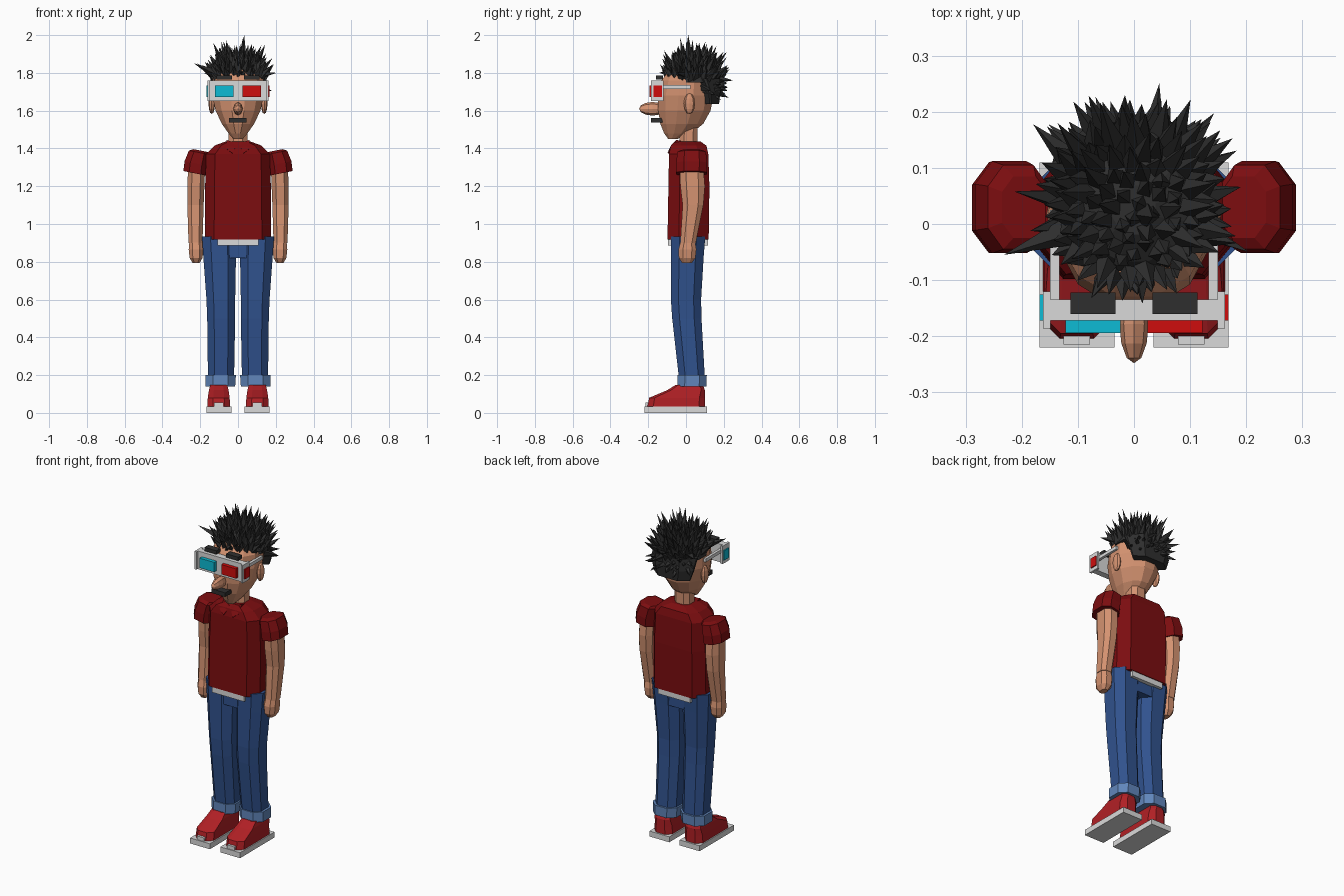
import bpy, bmesh, math, random
from mathutils import Vector, Matrix

if "Cube" in bpy.data.objects:
    bpy.data.objects.remove(bpy.data.objects["Cube"])

random.seed(7)


def material(name, r, g, b):
    m = bpy.data.materials.new(name)
    m.diffuse_color = (r, g, b, 1)
    m.use_nodes = True
    m.node_tree.nodes["Principled BSDF"].inputs["Base Color"].default_value = m.diffuse_color
    return m


SHIRT = material("shirt_maroon", 0.20, 0.004, 0.005)
SKIN = material("skin_tan", 0.66, 0.29, 0.165)
DENIM = material("denim_blue", 0.03, 0.085, 0.27)
CUFF = material("cuff_light_blue", 0.12, 0.24, 0.50)
SHOE = material("shoe_red", 0.44, 0.014, 0.018)
WHITE = material("white", 0.70, 0.70, 0.70)
HAIR = material("hair_black", 0.028, 0.028, 0.028)
CYAN = material("lens_cyan", 0.004, 0.50, 0.66)
RED = material("lens_red", 0.62, 0.004, 0.004)


def finish(name, bm, mat):
    bmesh.ops.recalc_face_normals(bm, faces=bm.faces)
    me = bpy.data.meshes.new(name)
    bm.to_mesh(me)
    bm.free()
    me.materials.append(mat)
    ob = bpy.data.objects.new(name, me)
    bpy.context.collection.objects.link(ob)
    return ob


def ring(rx, ry, n, fx, fy):
    """Chamfered rectangle for n = 8, otherwise an ellipse."""
    if n == 8:
        a, b = fx * rx, fy * ry
        return [(rx, -b), (rx, b), (a, ry), (-a, ry), (-rx, b), (-rx, -b), (-a, -ry), (a, -ry)]
    return [(rx * math.cos(2 * math.pi * (i + .5) / n), ry * math.sin(2 * math.pi * (i + .5) / n)) for i in range(n)]


def loft(name, mat, sections, side=1, n=8, fx=0.5, fy=0.5, tilt=0):
    """Skin over sections given as (z, centre x, half width, y front, y back)."""
    bm = bmesh.new()
    loops = []
    for z, cx, rx, y0, y1 in sections:
        cy = (y0 + y1) / 2
        loops.append([bm.verts.new((side * (cx + x), cy + y, z + tilt * x))
                      for x, y in ring(rx, (y1 - y0) / 2, n, fx, fy)])
    for lo, hi in zip(loops, loops[1:]):
        for i in range(n):
            j = (i + 1) % n
            bm.faces.new((lo[i], lo[j], hi[j], hi[i]))
    bm.faces.new(loops[0][::-1])
    bm.faces.new(loops[-1])
    return finish(name, bm, mat)


def box(name, mat, x, y, z):
    bm = bmesh.new()
    bmesh.ops.create_cube(bm, size=1)
    for v in bm.verts:
        v.co = Vector([(a + b) / 2 + c * (b - a) for (a, b), c in zip((x, y, z), v.co)])
    return finish(name, bm, mat)


def ball(name, mat, centre, radii, axis_rot=None):
    bm = bmesh.new()
    bmesh.ops.create_uvsphere(bm, u_segments=8, v_segments=6, radius=1)
    if axis_rot:
        bm.transform(axis_rot)
    bm.transform(Matrix.Translation(centre) @ Matrix.Diagonal((*radii, 1)))
    return finish(name, bm, mat)


def span(s, a, b):
    return (min(s * a, s * b), max(s * a, s * b))


# Paired parts
for s, tag in ((-1, "left"), (1, "right")):
    # Shoes
    box(tag + "_sole", WHITE, span(s, .035, .168), (-.22, .11), (0, .033))
    loft(tag + "_shoe", SHOE, [(.03, .102, .060, -.205, .10), (.08, .102, .058, -.195, .10),
                               (.12, .102, .052, -.10, .10), (.148, .102, .045, -.055, .09)],
         s, fx=.5, fy=.8)
    box(tag + "_toe_trim", WHITE, span(s, .078, .126), (-.215, -.195), (.03, .055))
    # Trousers
    loft(tag + "_cuff", CUFF, [(.14, .094, .079, -.045, .108), (.2, .092, .081, -.045, .11)], s)
    loft(tag + "_leg", DENIM, [(.18, .09, .069, -.037, .10), (.5, .089, .074, -.073, .082),
                               (.6, .091, .076, -.08, .08), (.82, .097, .086, -.08, .093),
                               (.935, .101, .09, -.08, .102)], s)
    # Arm, hand and sleeve
    loft(tag + "_arm", SKIN, [(.9, .225, .037, -.03, .052), (1.1, .225, .043, -.018, .092),
                              (1.2, .223, .045, -.03, .10), (1.33, .218, .045, -.035, .09)], s)
    loft(tag + "_hand", SKIN, [(.793, .222, .018, -.02, .03), (.82, .222, .034, -.038, .05),
                               (.865, .222, .039, -.04, .055), (.91, .224, .033, -.028, .048)], s)
    loft(tag + "_sleeve", SHIRT, [(1.268, .228, .061, -.052, .11), (1.32, .222, .061, -.052, .112),
                                  (1.378, .206, .054, -.045, .105), (1.388, .195, .04, -.025, .085)],
         s, tilt=.2)
    # Collar flap
    bm = bmesh.new()
    pts = [(.003, -.072, 1.425), (.06, -.05, 1.445), (.062, -.088, 1.40), (.03, -.098, 1.375)]
    vs = [bm.verts.new((s * x, y, z)) for x, y, z in pts]
    vb = [bm.verts.new((s * x, y + .025, z - .005)) for x, y, z in pts]
    bm.faces.new(vs)
    bm.faces.new(vb[::-1])
    for i in range(4):
        j = (i + 1) % 4
        bm.faces.new((vs[i], vb[i], vb[j], vs[j]))
    finish(tag + "_collar", bm, SHIRT)
    # Ear and eyebrow
    ball(tag + "_ear", SKIN, (s * .139, .018, 1.637), (.017, .03, .055))
    box(tag + "_eyebrow", HAIR, span(s, .033, .113), (-.16, -.122), (1.765, 1.787))
    # Glasses sides
    lens = CYAN if s < 0 else RED
    box(tag + "_front_lens", lens, span(s, .024, .122), (-.194, -.165), (1.673, 1.732))
    box(tag + "_glasses_side", WHITE, span(s, .149, .162), (-.186, -.12), (1.652, 1.76))
    box(tag + "_side_lens", lens, span(s, .155, .168), (-.172, -.126), (1.673, 1.732))
    box(tag + "_temple", WHITE, span(s, .133, .15), (-.135, .025), (1.715, 1.735))

# Hips and shirt
box("hips", DENIM, (-.07, .07), (-.072, .092), (.82, .92))
box("undershirt_hem", WHITE, (-.108, .108), (-.096, .116), (.885, .925))
loft("shirt", SHIRT, [(.918, 0, .175, -.098, .12), (1.2, 0, .174, -.093, .124),
                      (1.37, 0, .168, -.09, .118), (1.415, 0, .125, -.08, .108),
                      (1.438, 0, .062, -.058, .075)], fx=.72, fy=.45)

# Neck and head
loft("neck", SKIN, [(1.38, 0, .05, -.04, .06), (1.51, 0, .05, -.03, .062)])
loft("head", SKIN, [(1.45, 0, .026, -.095, -.045), (1.48, 0, .052, -.118, .03),
                    (1.53, 0, .088, -.14, .095), (1.6, 0, .123, -.152, .135),
                    (1.68, 0, .141, -.152, .15), (1.76, 0, .141, -.134, .15),
                    (1.82, 0, .11, -.09, .13)], n=12)
ball("nose", SKIN, (0, -.178, 1.61), (.026, .07, .036), Matrix.Rotation(math.pi / 2, 4, 'X'))
box("moustache", HAIR, (-.048, .044), (-.185, -.125), (1.537, 1.562))

# Glasses front
box("glasses_front", WHITE, (-.16, .16), (-.172, -.135), (1.65, 1.76))

# Hair base
loft("hair_cap", HAIR, [(1.75, 0, .15, -.085, .178), (1.80, 0, .138, -.10, .168),
                        (1.85, 0, .10, -.07, .13), (1.88, 0, .04, -.02, .07)], n=12)
loft("hair_back", HAIR, [(1.635, 0, .118, .085, .175), (1.70, 0, .14, .07, .182),
                         (1.77, 0, .146, .02, .18)], fx=.55, fy=.1)

# Hair spikes
bm = bmesh.new()


def spike(base, tip, r):
    axis = tip - base
    turn = axis.to_track_quat('Z', 'Y').to_matrix().to_4x4()
    spin = Matrix.Rotation(random.random() * 6.28, 4, 'Z')
    bmesh.ops.create_cone(bm, cap_ends=True, segments=4, radius1=r, radius2=0, depth=axis.length,
                          matrix=Matrix.Translation((base + tip) / 2) @ turn @ spin)


centre = Vector((0, .035, 1.745))
count = 210
for i in range(count):
    dz = 1 - 1.45 * (i + .5) / count
    h = math.sqrt(1 - dz * dz)
    a = i * 2.39996
    d = Vector((h * math.cos(a), h * math.sin(a), dz))
    if dz < 0.12 and d.y < 0.45:
        continue
    base = centre + Vector((d.x * .13, d.y * .125, d.z * .11))
    k = random.uniform(.80, 1.08)
    reach = .205 if d.y > 0 else .175
    lift = .045 * h if dz > 0 else .01
    tip = centre + Vector((d.x * .2 * k, d.y * reach * k, d.z * .215 * k + lift))
    tip += Vector([random.uniform(-.012, .012) for _ in range(3)])
    tip.z = min(tip.z, 1.985)
    spike(base, tip, .024)
for b, t in (((.02, .015, 1.85), (.033, .012, 2.0)), ((-.11, -.01, 1.79), (-.232, -.055, 1.85)),
             ((.1, 0, 1.79), (.205, -.05, 1.80)), ((.03, .13, 1.77), (.045, .25, 1.76)),
             ((-.1, .1, 1.78), (-.18, .178, 1.80)), ((.01, -.06, 1.80), (.015, -.142, 1.80))):
    spike(Vector(b), Vector(t), .028)
finish("hair_spikes", bm, HAIR)
